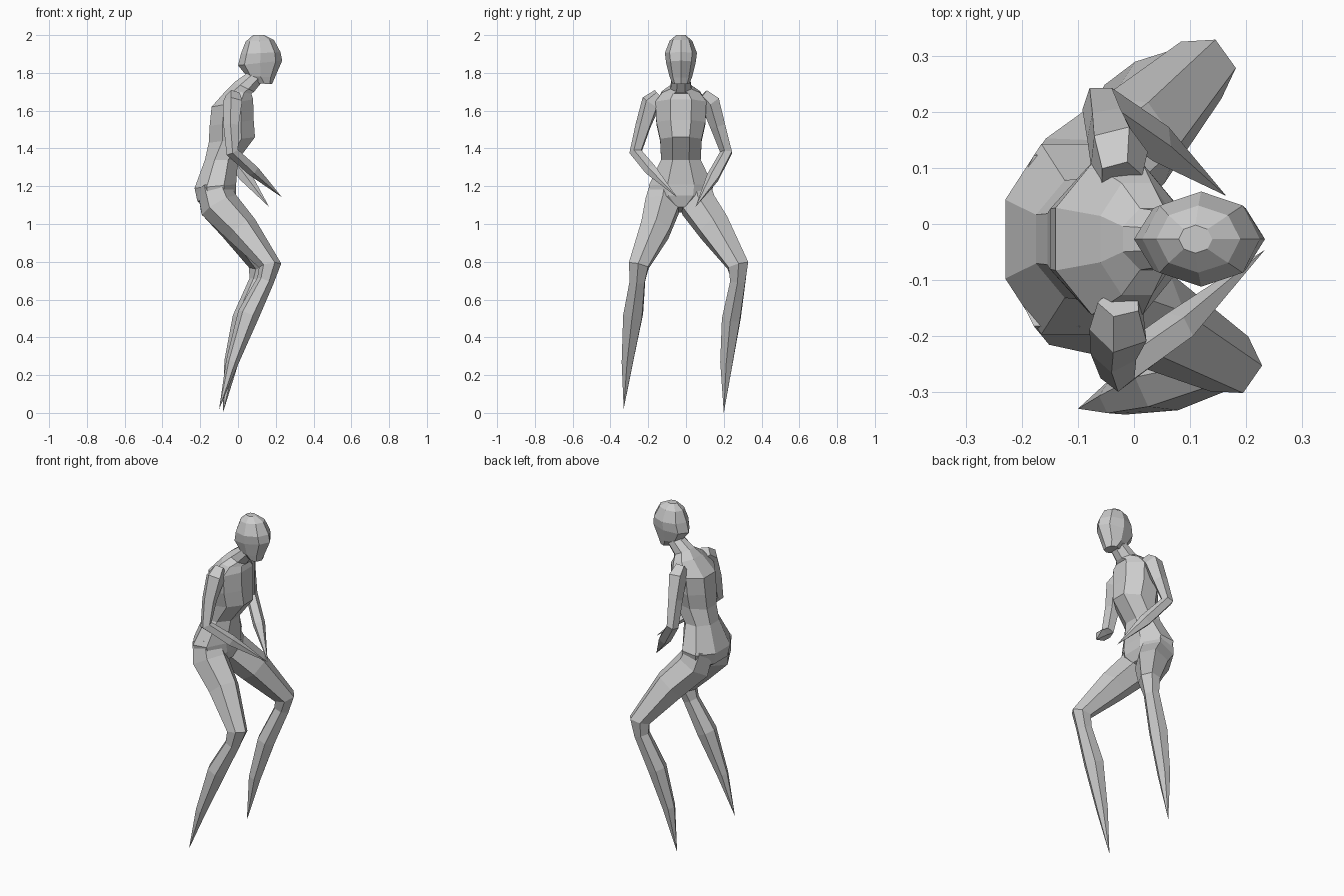
import bpy, bmesh, math
from mathutils import Vector

MID = -0.027  # body centre line in y


def skin(name, rings):
    """Bridge equal-length rings into a closed, flat-shaded mesh."""
    bm = bmesh.new()
    rows = [[bm.verts.new(p) for p in ring] for ring in rings]
    n = len(rows[0])
    for a, b in zip(rows, rows[1:]):
        for i in range(n):
            j = (i + 1) % n
            bm.faces.new((a[i], a[j], b[j], b[i]))
    bm.faces.new(rows[0][::-1])
    bm.faces.new(rows[-1])
    bmesh.ops.remove_doubles(bm, verts=bm.verts, dist=0.0005)
    bmesh.ops.recalc_face_normals(bm, faces=bm.faces)
    mesh = bpy.data.meshes.new(name)
    bm.to_mesh(mesh)
    bm.free()
    ob = bpy.data.objects.new(name, mesh)
    bpy.context.collection.objects.link(ob)
    return ob


def slab(name, sections, n=8, flat=True):
    """Loft sections given as front x, front z, back x, back z, half width."""
    off = math.pi / n if flat else 0
    k = 1 / math.cos(off)
    rings = []
    for fx, fz, bx, bz, w in sections:
        f, b = Vector((fx, MID, fz)), Vector((bx, MID, bz))
        c, h = (f + b) / 2, (f - b) / 2
        ring = []
        for i in range(n):
            a = off + math.tau * i / n
            ring.append(c + h * math.cos(a) * k + Vector((0, w * math.sin(a) * k, 0)))
        rings.append(ring)
    return skin(name, rings)


def limb(name, path, n=6):
    """Loft a path of x, y, z, radius with rings square to the path."""
    pts = [Vector(p[:3]) for p in path]
    rings = []
    for i, p in enumerate(pts):
        t = Vector()
        if i > 0:
            t += (p - pts[i - 1]).normalized()
        if i < len(pts) - 1:
            t += (pts[i + 1] - p).normalized()
        t.normalize()
        u = Vector((1, 0, 0.4)).cross(t).normalized()
        v = t.cross(u)
        r = path[i][3]
        rings.append([p + (u * math.cos(a) + v * math.sin(a)) * r
                      for a in (math.tau * (k + 0.5) / n for k in range(n))])
    return skin(name, rings)


# Torso and neck, leaning towards +x
slab("torso", [
    (-0.03, 1.09, -0.13, 1.06, 0.05),
    (-0.01, 1.15, -0.215, 1.12, 0.155),
    (-0.01, 1.21, -0.23, 1.19, 0.17),
    (0.00, 1.34, -0.175, 1.34, 0.105),
    (0.09, 1.46, -0.155, 1.43, 0.11),
    (0.083, 1.55, -0.15, 1.52, 0.13),
    (0.08, 1.66, -0.14, 1.62, 0.135),
    (0.07, 1.69, -0.06, 1.71, 0.10),
    (0.085, 1.70, -0.02, 1.75, 0.055),
    (0.15, 1.78, 0.05, 1.80, 0.045),
])

# Head
slab("head", [
    (0.18, 1.74, 0.10, 1.745, 0.045),
    (0.195, 1.775, 0.045, 1.785, 0.06),
    (0.234, 1.865, 0.00, 1.84, 0.078),
    (0.225, 1.91, 0.015, 1.90, 0.085),
    (0.19, 1.975, 0.04, 1.965, 0.06),
    (0.14, 2.0, 0.08, 2.0, 0.025),
], flat=False)

# Legs, ending in pointed feet
limb("left_leg", [
    (-0.135, 0.05, 1.21, 0.085),
    (-0.10, 0.065, 1.10, 0.105),
    (0.00, 0.15, 0.98, 0.095),
    (0.12, 0.275, 0.78, 0.063),
    (0.105, 0.275, 0.70, 0.046),
    (0.025, 0.24, 0.50, 0.055),
    (-0.035, 0.215, 0.27, 0.038),
    (-0.08, 0.20, 0.0, 0.0),
])
limb("right_leg", [
    (-0.135, -0.11, 1.21, 0.085),
    (-0.10, -0.125, 1.10, 0.105),
    (0.02, -0.165, 0.97, 0.09),
    (0.17, -0.25, 0.78, 0.06),
    (0.145, -0.257, 0.70, 0.046),
    (0.055, -0.28, 0.52, 0.058),
    (-0.03, -0.31, 0.27, 0.034),
    (-0.10, -0.33, 0.02, 0.0),
])

# Arms, ending in pointed hands
limb("left_arm", [
    (-0.025, 0.085, 1.68, 0.04),
    (-0.03, 0.13, 1.64, 0.055),
    (-0.045, 0.17, 1.52, 0.043),
    (-0.06, 0.215, 1.38, 0.035),
    (0.04, 0.145, 1.25, 0.036),
    (0.165, 0.05, 1.09, 0.0),
], 5)
limb("right_arm", [
    (-0.025, -0.14, 1.68, 0.04),
    (-0.025, -0.185, 1.64, 0.055),
    (-0.035, -0.225, 1.52, 0.043),
    (-0.03, -0.265, 1.38, 0.035),
    (0.08, -0.185, 1.285, 0.033),
    (0.234, -0.046, 1.14, 0.0),
], 5)
